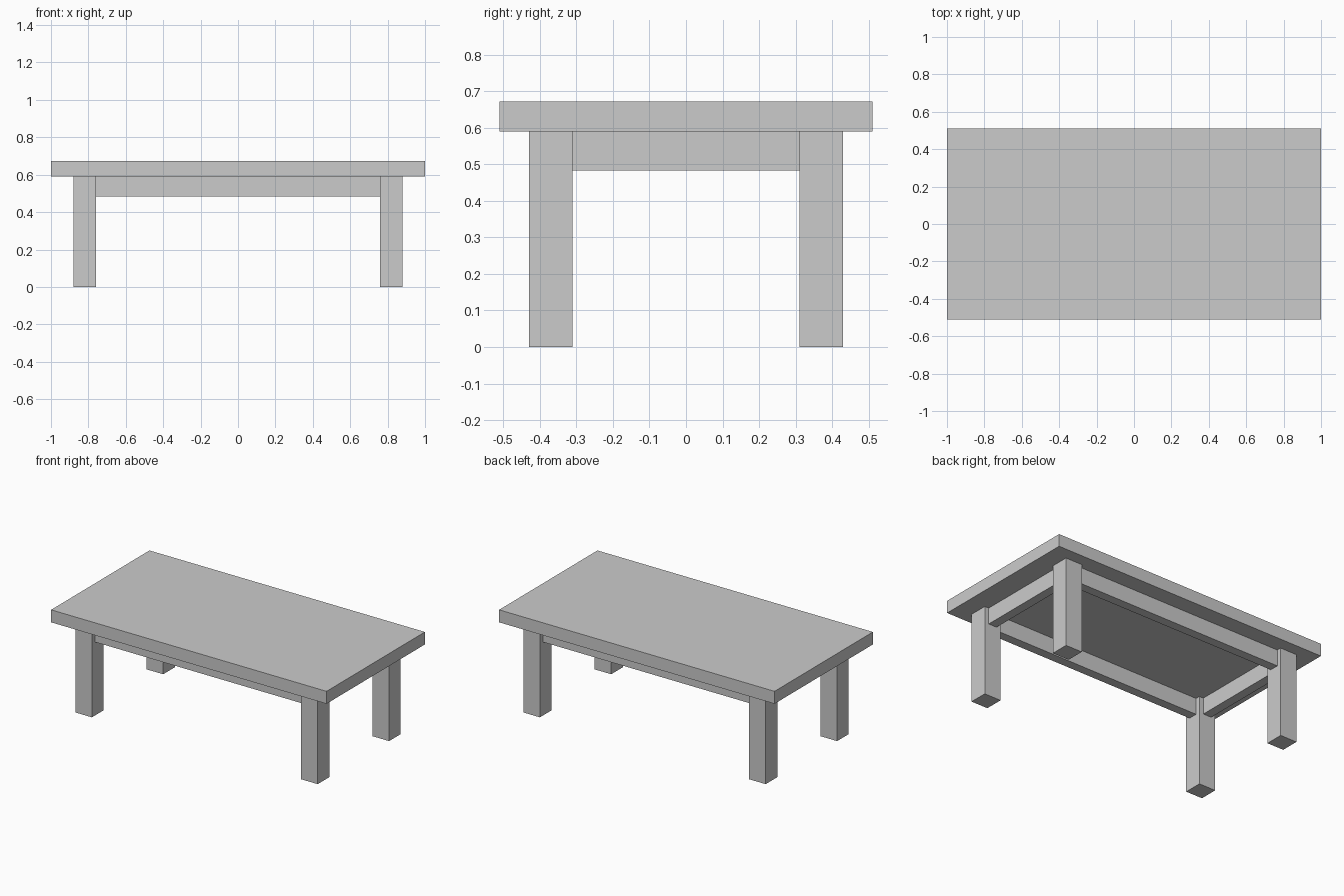
import bpy

if "Cube" in bpy.data.objects:
    bpy.data.objects.remove(bpy.data.objects["Cube"])

TOP_Z, UNDER_Z, APRON_Z = 0.672, 0.59, 0.483
LEG_X, LEG_Y, LEG_W = 0.82, 0.37, 0.12   # leg centres and width
APRON_T = 0.06                           # apron thickness


def box(name, cx, cy, z0, z1, sx, sy):
    bpy.ops.mesh.primitive_cube_add(size=1, location=(cx, cy, (z0 + z1) / 2))
    ob = bpy.context.object
    ob.name = name
    ob.scale = (sx, sy, z1 - z0)
    bpy.ops.object.transform_apply(location=False, rotation=False, scale=True)
    return ob


# Table top slab
box("table_top", 0, 0, UNDER_Z, TOP_Z, 2.0, 1.02)

# Four square legs
for sx, side in ((-1, "left"), (1, "right")):
    for sy, end in ((-1, "front"), (1, "back")):
        box(f"{end}_{side}_leg", sx * LEG_X, sy * LEG_Y, 0, UNDER_Z, LEG_W, LEG_W)

# Long aprons between the legs, front and back
for sy, end in ((-1, "front"), (1, "back")):
    box(f"{end}_apron", 0, sy * LEG_Y, APRON_Z, UNDER_Z, 2 * LEG_X - LEG_W, APRON_T)

# Short aprons between the legs, left and right
for sx, side in ((-1, "left"), (1, "right")):
    box(f"{side}_apron", sx * LEG_X, 0, APRON_Z, UNDER_Z, APRON_T, 2 * LEG_Y - LEG_W)
